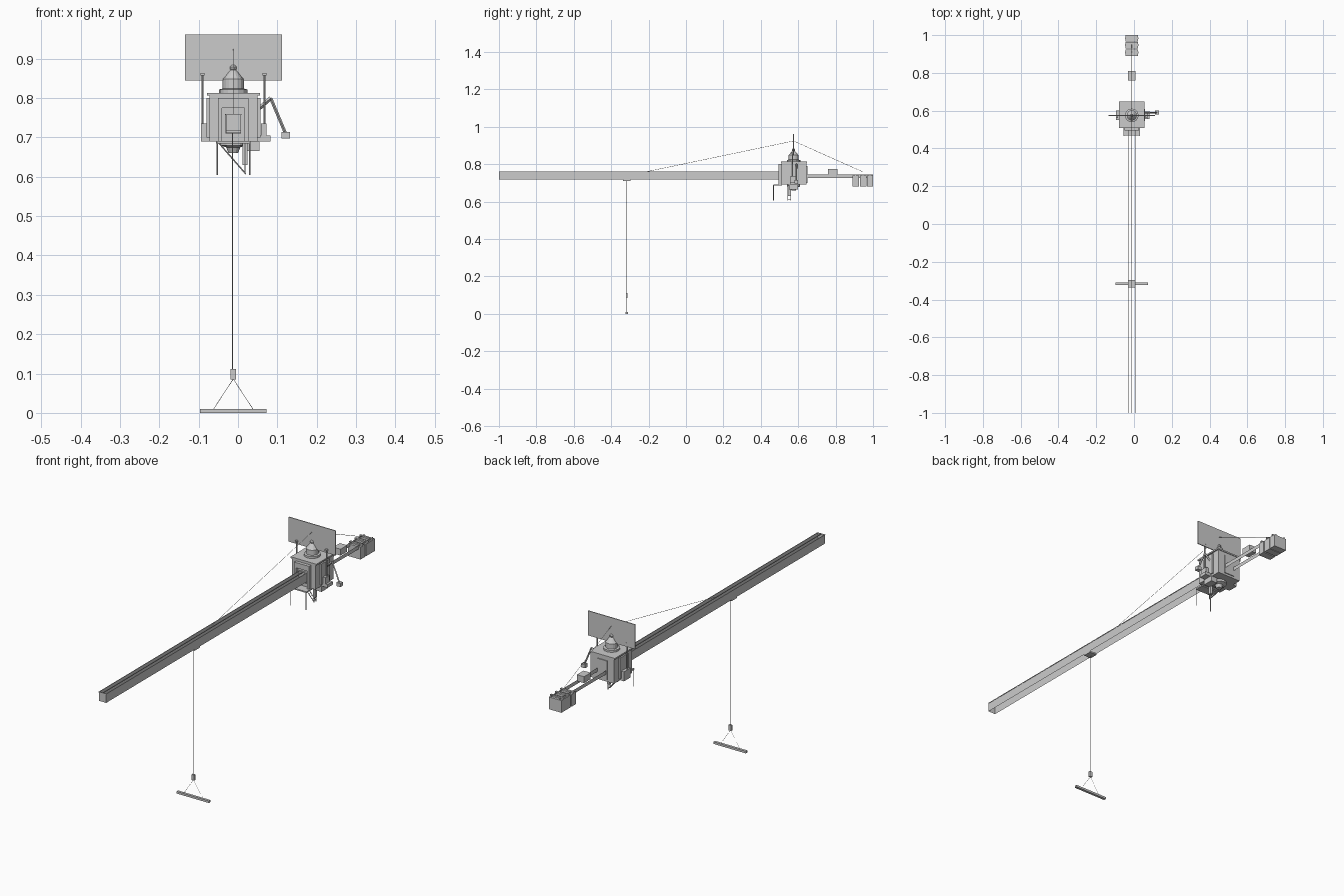
import bpy, bmesh, math
from mathutils import Vector

CX = -0.012   # crane centre line
TY = 0.575    # turret centre


def finish(name, bm):
    me = bpy.data.meshes.new(name)
    bmesh.ops.recalc_face_normals(bm, faces=bm.faces)
    bm.to_mesh(me)
    bm.free()
    ob = bpy.data.objects.new(name, me)
    bpy.context.collection.objects.link(ob)
    return ob


def box(name, x, y, z):
    bm = bmesh.new()
    bmesh.ops.create_cube(bm, size=1)
    for v in bm.verts:
        v.co = Vector([(r[0] + r[1]) / 2 + c * (r[1] - r[0]) for c, r in zip(v.co, (x, y, z))])
    return finish(name, bm)


def rod(name, a, b, r=0.001, sides=6):
    a, b = Vector(a), Vector(b)
    bm = bmesh.new()
    bmesh.ops.create_cone(bm, cap_ends=True, segments=sides, radius1=r, radius2=r, depth=(b - a).length)
    ob = finish(name, bm)
    ob.location = (a + b) / 2
    ob.rotation_euler = (b - a).to_track_quat('Z', 'Y').to_euler()
    return ob


def lathe(name, profile, x, y, sides=12):
    bm = bmesh.new()
    rings = [[bm.verts.new((x + r * math.cos(2 * math.pi * i / sides),
                            y + r * math.sin(2 * math.pi * i / sides), z))
              for i in range(sides)] for r, z in profile]
    for lo, hi in zip(rings, rings[1:]):
        for i in range(sides):
            j = (i + 1) % sides
            bm.faces.new((lo[i], lo[j], hi[j], hi[i]))
    bm.faces.new(rings[0])
    bm.faces.new(rings[-1])
    return finish(name, bm)


def quad(name, pts):
    bm = bmesh.new()
    bm.faces.new([bm.verts.new(p) for p in pts])
    return finish(name, bm)


# Main jib: two side sheets, top chords and end plate
for s, side in ((-1, "left"), (1, "right")):
    x = CX + s * 0.019
    quad("jib_side_" + side, [(x, -1, 0.717), (x, 0.52, 0.717), (x, 0.52, 0.76), (x, -1, 0.76)])
    box("jib_chord_" + side, (x - 0.0015, x + 0.0015), (-1, 0.52), (0.757, 0.76))
box("jib_centre_chord", (CX - 0.0015, CX + 0.0015), (-1, 0.52), (0.757, 0.76))
quad("jib_end", [(CX - 0.019, -1, 0.717), (CX + 0.019, -1, 0.717),
                 (CX + 0.019, -1, 0.76), (CX - 0.019, -1, 0.76)])

# Counter jib, winch and ballast
for s in (-1, 1):
    x = CX + s * 0.023
    quad("counter_jib_side", [(x, 0.63, 0.727), (x, 1, 0.727), (x, 1, 0.745), (x, 0.63, 0.745)])
box("winch", (CX - 0.019, CX + 0.019), (0.76, 0.81), (0.745, 0.775))
for y0, y1 in ((0.89, 0.924), (0.93, 0.964), (0.967, 1.0)):
    box("counterweight", (CX - 0.033, CX + 0.033), (y0, y1), (0.68, 0.738))
    box("counterweight_hanger", (CX - 0.035, CX + 0.035), (y0 + 0.012, y1 - 0.012), (0.738, 0.745))

# Machine house with roof, side bays and panels
box("house", (-0.073, 0.05), (0.51, 0.645), (0.69, 0.808))
box("roof", (-0.079, 0.056), (0.508, 0.648), (0.806, 0.813))
box("left_bay", (-0.08, -0.073), (0.545, 0.61), (0.70, 0.80))
box("right_bay", (0.05, 0.057), (0.545, 0.61), (0.70, 0.80))
box("left_locker", (-0.094, -0.073), (0.55, 0.6), (0.69, 0.735))
box("right_locker", (0.05, 0.082), (0.555, 0.595), (0.69, 0.705))
box("right_meter", (0.058, 0.072), (0.555, 0.585), (0.705, 0.735))
box("rear_panel", (-0.04, 0.016), (0.645, 0.649), (0.70, 0.79))

# Front portal around the jib
for s in (-1, 1):
    x = CX + s * 0.034
    box("portal_post", (x - 0.005, x + 0.005), (0.495, 0.512), (0.69, 0.80))
box("portal_lintel", (CX - 0.039, CX + 0.039), (0.495, 0.512), (0.775, 0.80))
box("front_panel", (CX - 0.02, CX + 0.02), (0.503, 0.512), (0.71, 0.76))

# Porch with legs
box("porch", (-0.056, 0.032), (0.468, 0.512), (0.685, 0.691))
for x in (-0.053, 0.03):
    rod("porch_leg", (x, 0.468, 0.605), (x, 0.468, 0.688), 0.0018)

# Underside: slewing drum, service box and ladder
lathe("under_drum", [(0.034, 0.69), (0.034, 0.68), (0.018, 0.675), (0.012, 0.66)], CX, TY)
box("under_box", (0.02, 0.054), (0.55, 0.60), (0.665, 0.69))
box("under_pipe", (0.012, 0.024), (0.545, 0.56), (0.63, 0.685))
for y in (0.545, 0.56):
    rod("ladder_rail", (-0.048, y, 0.685), (0.02, y, 0.607), 0.0017)
    rod("ladder_strut", (0.018, y, 0.607), (0.018, y, 0.685), 0.0012)
for i in range(8):
    t = (i + 0.5) / 8
    x, z = -0.048 + 0.068 * t, 0.685 - 0.078 * t
    rod("ladder_rung", (x, 0.545, z), (x, 0.56, z), 0.001)

# Roof turret and mast
lathe("turret", [(0.036, 0.81), (0.036, 0.822), (0.027, 0.824), (0.027, 0.848),
                 (0.022, 0.853), (0.013, 0.865), (0.007, 0.871)], CX, TY, 16)
lathe("turret_cap", [(0.004, 0.868), (0.009, 0.873), (0.009, 0.879), (0.004, 0.884)], CX, TY, 10)
rod("mast", (CX, TY, 0.87), (CX, TY, 0.926), 0.0012)
for s in (-1, 1):
    rod("turret_stay", (CX + s * 0.028, TY, 0.848), (CX, TY, 0.876), 0.0015)

# Billboard on two posts
box("sign_board", (-0.135, 0.112), (0.573, 0.577), (0.845, 0.962))
for x in (-0.09, 0.067):
    rod("sign_post", (x, 0.57, 0.69), (x, 0.57, 0.862), 0.003)
    box("sign_bracket", (x - 0.005, x + 0.005), (0.562, 0.578), (0.857, 0.864))

# Crooked side arm with lamp
rod("arm_upper", (0.052, 0.59, 0.772), (0.083, 0.59, 0.80), 0.005, 4)
rod("arm_lower", (0.083, 0.59, 0.80), (0.12, 0.59, 0.712), 0.004, 4)
box("arm_head", (0.111, 0.132), (0.58, 0.60), (0.697, 0.714))

# Stay cables
rod("front_stay", (CX, TY, 0.924), (CX, -0.21, 0.76), 0.0009, 4)
rod("rear_stay", (CX, TY, 0.924), (CX, 0.95, 0.757), 0.0009, 4)

# Trolley, rope, hook block, slings and load
HY = -0.317
box("trolley", (CX - 0.019, CX + 0.019), (HY - 0.02, HY + 0.02), (0.711, 0.718))
rod("hoist_rope", (CX - 0.002, HY, 0.11), (CX - 0.002, HY, 0.712), 0.0008, 4)
box("hook_block", (CX - 0.007, CX + 0.007), (HY - 0.005, HY + 0.005), (0.085, 0.111))
for s in (-1, 1):
    rod("sling", (CX, HY, 0.086), (CX + s * 0.05, HY, 0.01), 0.0006, 4)
box("load_beam", (-0.097, 0.073), (HY - 0.006, HY + 0.006), (0, 0.01))
